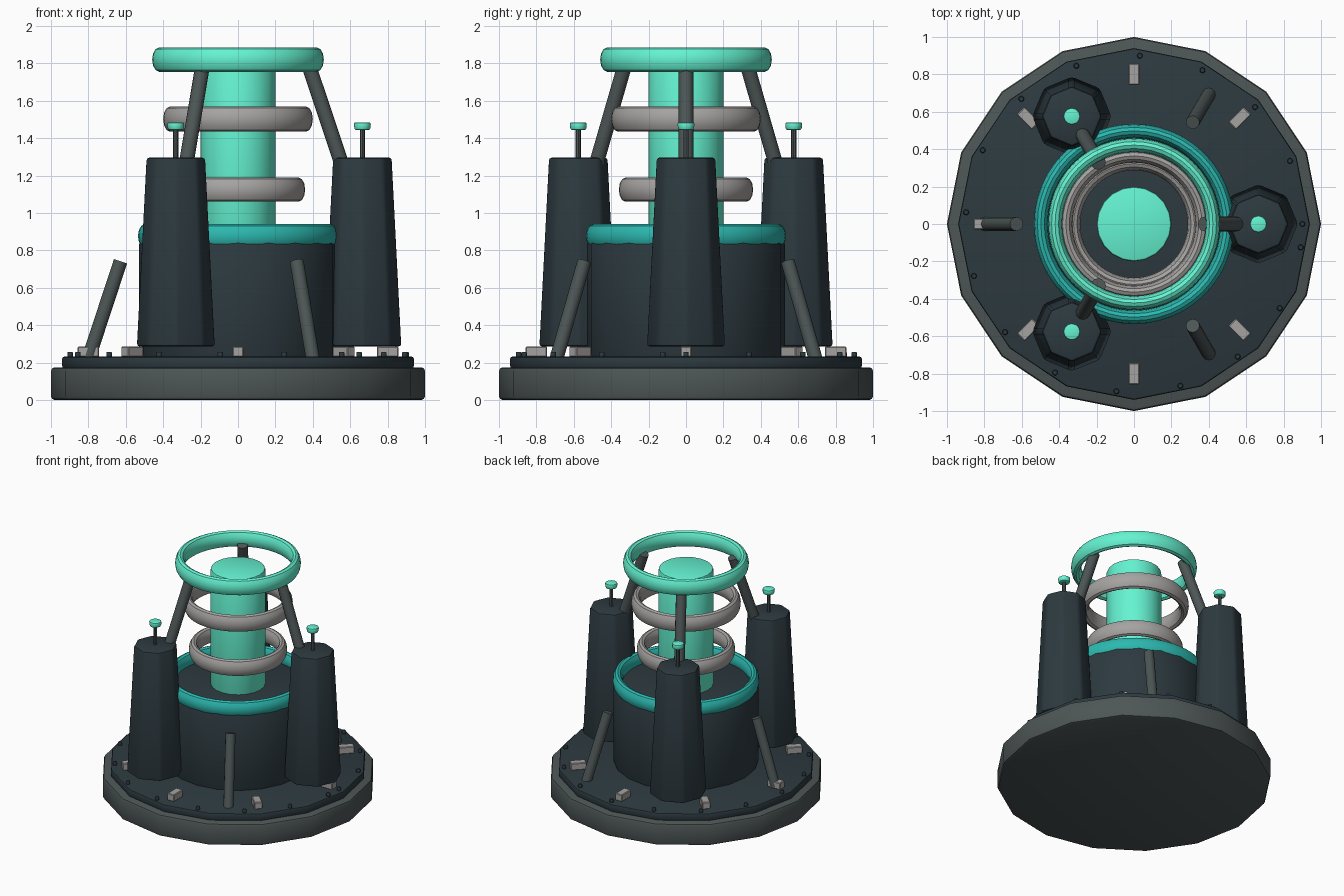
import bpy, bmesh, math
from mathutils import Vector, Matrix

if "Cube" in bpy.data.objects:
    bpy.data.objects.remove(bpy.data.objects["Cube"])


def material(name, rgb):
    m = bpy.data.materials.new(name)
    m.diffuse_color = (*rgb, 1)
    m.use_nodes = True
    m.node_tree.nodes["Principled BSDF"].inputs["Base Color"].default_value = m.diffuse_color
    return m


STONE = material("slate_grey", (0.075, 0.092, 0.092))
DARK = material("dark_metal", (0.026, 0.042, 0.051))
MINT = material("mint_glow", (0.13, 0.90, 0.64))
TEAL = material("teal_trim", (0.025, 0.48, 0.43))
PALE = material("pale_metal", (0.38, 0.37, 0.36))


def finish(name, bm, mat, bevel=0.0, segments=2):
    """Bevel the hard edges, shade smooth by angle and link the object."""
    if bevel:
        hard = [e for e in bm.edges if e.calc_face_angle(0) > math.radians(40)]
        bmesh.ops.bevel(bm, geom=hard, offset=bevel, segments=segments,
                        profile=0.5, affect='EDGES')
    mesh = bpy.data.meshes.new(name)
    bm.to_mesh(mesh)
    bm.free()
    mesh.shade_smooth()
    mesh.set_sharp_from_angle(angle=math.radians(35))
    mesh.materials.append(mat)
    ob = bpy.data.objects.new(name, mesh)
    bpy.context.collection.objects.link(ob)
    return ob


def post(name, start, end, r1, r2, sides, mat, bevel=0.0, segments=2):
    """Round or tapered post between two points."""
    start, end = Vector(start), Vector(end)
    axis = end - start
    turn = Matrix() if axis.xy.length < 1e-6 else \
        axis.to_track_quat('Z', 'Y').to_matrix().to_4x4()
    bm = bmesh.new()
    bmesh.ops.create_cone(bm, cap_ends=True, segments=sides, radius1=r1, radius2=r2,
                          depth=axis.length,
                          matrix=Matrix.Translation((start + end) / 2) @ turn)
    return finish(name, bm, mat, bevel, segments)


def ring(name, z, radius, half_width, half_height, mat, around=48, sides=12):
    """Ring with a tall oval cross-section."""
    bm = bmesh.new()
    loops = []
    for i in range(around):
        a = 2 * math.pi * i / around
        loop = []
        for j in range(sides):
            b = 2 * math.pi * j / sides
            r = radius + half_width * math.cos(b)
            loop.append(bm.verts.new((r * math.cos(a), r * math.sin(a),
                                      z + half_height * math.sin(b))))
        loops.append(loop)
    for i in range(around):
        p, q = loops[i], loops[(i + 1) % around]
        for j in range(sides):
            k = (j + 1) % sides
            bm.faces.new((p[j], q[j], q[k], p[k]))
    return finish(name, bm, mat)


def polar(radius, degrees, z):
    a = math.radians(degrees)
    return (radius * math.cos(a), radius * math.sin(a), z)


# Base slab and deck plate
post("base_slab", (0, 0, 0), (0, 0, 0.175), 1.0, 1.0, 16, STONE, 0.02)
post("deck_plate", (0, 0, 0.17), (0, 0, 0.232), 0.94, 0.94, 16, DARK, 0.012)

# Central drum, glowing core and rings
post("drum", (0, 0, 0.22), (0, 0, 0.85), 0.53, 0.53, 20, DARK, 0.02)
post("core_column", (0, 0, 0.84), (0, 0, 1.78), 0.2, 0.2, 20, MINT, 0.012)
ring("drum_rim", 0.877, 0.498, 0.037, 0.063, TEAL)
ring("lower_coil", 1.125, 0.323, 0.036, 0.065, PALE)
ring("upper_coil", 1.502, 0.364, 0.036, 0.067, PALE)
ring("crown_ring", 1.82, 0.422, 0.037, 0.065, MINT)

for i in range(3):
    a = 120 * i
    # Tapered tower with antenna
    post(f"tower_{i}", polar(0.665, a, 0.285), polar(0.665, a, 1.297),
         0.212, 0.16, 8, DARK, 0.018)
    post(f"antenna_rod_{i}", polar(0.665, a, 1.28), polar(0.665, a, 1.46),
         0.014, 0.014, 8, STONE)
    post(f"antenna_cap_{i}", polar(0.665, a, 1.443), polar(0.665, a, 1.485),
         0.042, 0.046, 12, MINT, 0.01)
    # Strut from tower to crown ring
    post(f"crown_strut_{i}", polar(0.575, a, 1.2), polar(0.378, a, 1.79),
         0.039, 0.039, 12, STONE)
    # Leaning strut between the towers
    post(f"deck_strut_{i}", polar(0.80, a + 60, 0.22), polar(0.628, a + 60, 0.742),
         0.037, 0.037, 12, STONE)

# Radial deck blocks
for i in range(8):
    bm = bmesh.new()
    bmesh.ops.create_cube(bm, size=1, matrix=Matrix.Translation(polar(0.8, 45 * i, 0.258))
                          @ Matrix.Rotation(math.radians(45 * i), 4, 'Z')
                          @ Matrix.Diagonal((0.115, 0.06, 0.056, 1)))
    finish(f"deck_block_{i}", bm, PALE, 0.005, 1)

# Bolts around the deck edge
for i in range(17):
    post(f"deck_bolt_{i}", polar(0.9, 22 * i, 0.225), polar(0.9, 22 * i, 0.257),
         0.016, 0.016, 8, DARK, 0.004, 1)
